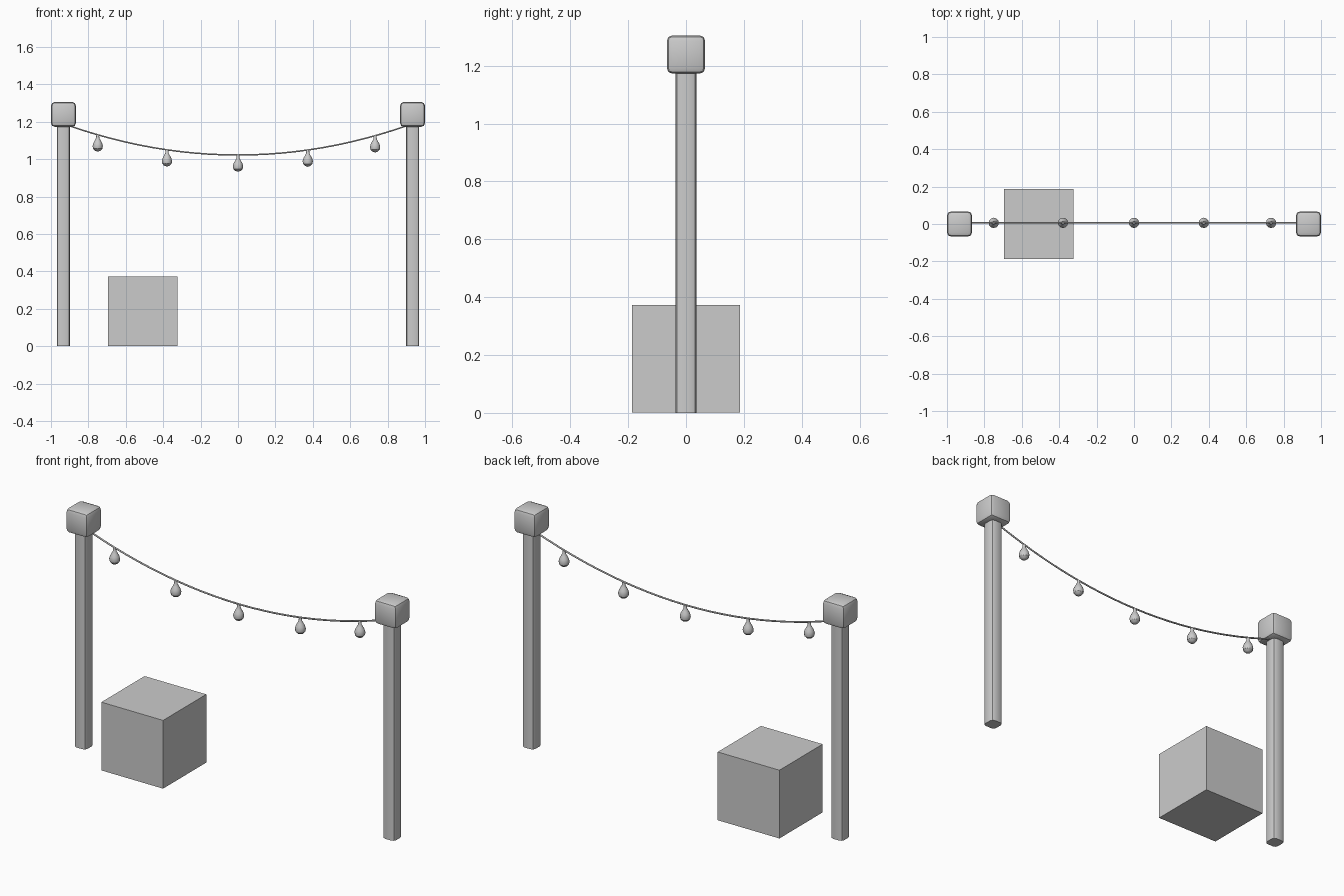
import bpy, bmesh, math

if "Cube" in bpy.data.objects:
    bpy.data.objects.remove(bpy.data.objects["Cube"])

WIRE_Y = 0.006


def finish(name, bm, smooth=True):
    bmesh.ops.recalc_face_normals(bm, faces=bm.faces)
    mesh = bpy.data.meshes.new(name)
    bm.to_mesh(mesh)
    bm.free()
    obj = bpy.data.objects.new(name, mesh)
    bpy.context.collection.objects.link(obj)
    if smooth:
        bpy.ops.object.select_all(action='DESELECT')
        obj.select_set(True)
        bpy.context.view_layer.objects.active = obj
        bpy.ops.object.shade_smooth_by_angle(angle=math.radians(30))
    return obj


def box(name, center, size, bevel=0.0, vertical_only=False):
    bm = bmesh.new()
    bmesh.ops.create_cube(bm, size=1)
    for v in bm.verts:
        v.co = [c + p * s for c, p, s in zip(center, v.co, size)]
    if bevel:
        edges = [e for e in bm.edges if not vertical_only
                 or abs(e.verts[0].co.z - e.verts[1].co.z) > 0.5]
        bmesh.ops.bevel(bm, geom=edges, offset=bevel, segments=2,
                        profile=0.5, affect='EDGES')
    return finish(name, bm, smooth=bevel > 0)


def wire_z(x):
    return 1.022 + 0.152 * (x / 0.89) ** 2


def bulb(name, x):
    # Narrow socket opening into a teardrop, lathed around z
    profile = [(0.0075, 0.0), (0.009, -0.018), (0.016, -0.031), (0.0235, -0.045),
               (0.0275, -0.060), (0.025, -0.074), (0.015, -0.085), (0.0, -0.09)]
    n = 12
    bm = bmesh.new()
    rings = []
    for r, z in profile[:-1]:
        rings.append([bm.verts.new((x + r * math.cos(math.tau * i / n),
                                    WIRE_Y + r * math.sin(math.tau * i / n),
                                    wire_z(x) + z)) for i in range(n)])
    tip = bm.verts.new((x, WIRE_Y, wire_z(x) + profile[-1][1]))
    for a, b in zip(rings, rings[1:]):
        for i in range(n):
            bm.faces.new((a[i], a[(i + 1) % n], b[(i + 1) % n], b[i]))
    for i in range(n):
        bm.faces.new((rings[-1][i], rings[-1][(i + 1) % n], tip))
    bm.faces.new(rings[0])
    finish(name, bm)


# Posts with rounded vertical corners, topped by block caps
for side, sx in (("left", -1), ("right", 1)):
    box(side + "_post", (sx * 0.933, 0, 0.595), (0.072, 0.072, 1.19), 0.018, True)
    box(side + "_cap", (sx * 0.933, 0, 1.239), (0.133, 0.133, 0.133), 0.02)

# Plain crate on the ground
box("crate", (-0.509, 0, 0.187), (0.373, 0.373, 0.373))

# Sagging wire between the posts
curve = bpy.data.curves.new("wire", 'CURVE')
curve.dimensions = '3D'
curve.bevel_depth = 0.0045
curve.bevel_resolution = 1
curve.use_fill_caps = True
spline = curve.splines.new('POLY')
steps = 24
spline.points.add(steps)
for i, p in enumerate(spline.points):
    x = -0.91 + 1.82 * i / steps
    p.co = (x, WIRE_Y, wire_z(x), 1)
wire = bpy.data.objects.new("wire", curve)
bpy.context.collection.objects.link(wire)

# Hanging bulbs
for i, x in enumerate((-0.75, -0.38, 0.0, 0.373, 0.733)):
    bulb(f"bulb_{i + 1}", x)
